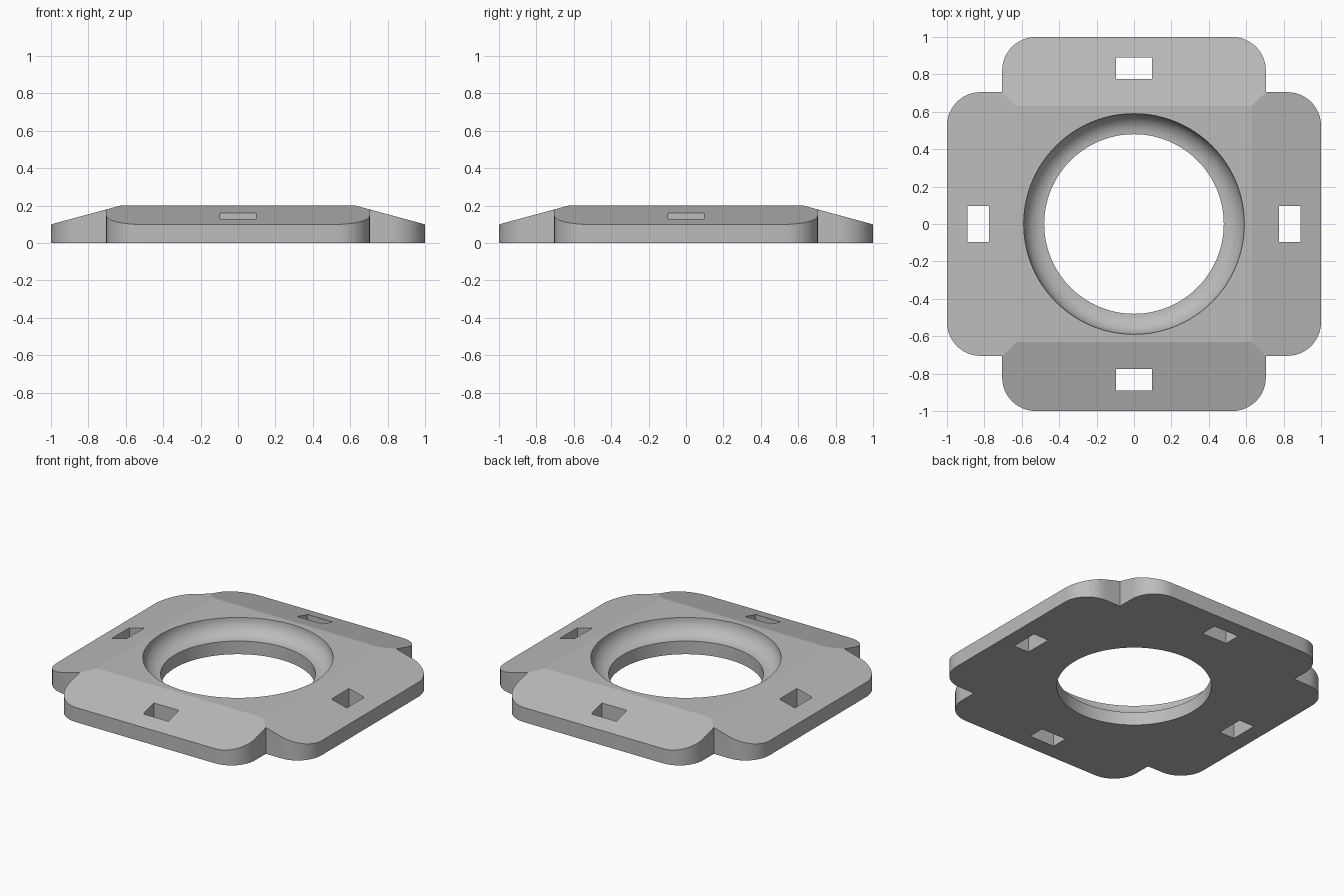
import bpy, bmesh, math
from mathutils import Vector

if "Cube" in bpy.data.objects:
    bpy.data.objects.remove(bpy.data.objects["Cube"])

HALF, ARM, R = 1.0, 0.705, 0.18      # reach, half width and corner radius of the arms
TOP, EDGE, FLAT = 0.2, 0.1, 0.63     # top height, rim height, half width of the flat top
HOLE, GROOVE = 0.48, 0.11            # hole radius and groove radius

grey = bpy.data.materials.new("light_grey")
grey.diffuse_color = (0.5, 0.5, 0.5, 1)
grey.use_nodes = True
grey.node_tree.nodes["Principled BSDF"].inputs["Base Color"].default_value = grey.diffuse_color


def make_object(name, bm):
    bmesh.ops.recalc_face_normals(bm, faces=bm.faces)
    mesh = bpy.data.meshes.new(name)
    bm.to_mesh(mesh)
    bm.free()
    mesh.materials.append(grey)
    obj = bpy.data.objects.new(name, mesh)
    bpy.context.collection.objects.link(obj)
    return obj


# Plate outline: a cross with rounded outer corners, one quarter turned four times
def arc(cx, cy, a0, steps=12):
    return [(cx + R * math.cos(a0 + math.pi / 2 * i / steps),
             cy + R * math.sin(a0 + math.pi / 2 * i / steps)) for i in range(steps + 1)]


quarter = arc(HALF - R, ARM - R, 0) + [(ARM, ARM)] + arc(ARM - R, HALF - R, 0)
outline = []
for k in range(4):
    c, s = round(math.cos(k * math.pi / 2)), round(math.sin(k * math.pi / 2))
    outline += [(c * x - s * y, s * x + c * y) for x, y in quarter]

bm = bmesh.new()
base = bm.faces.new([bm.verts.new((x, y, 0)) for x, y in outline])
wall = bmesh.ops.extrude_face_region(bm, geom=[base])
bmesh.ops.translate(bm, vec=(0, 0, TOP),
                    verts=[g for g in wall["geom"] if isinstance(g, bmesh.types.BMVert)])
bmesh.ops.recalc_face_normals(bm, faces=bm.faces)

# Sloped shoulders on the four sides
for dx, dy in ((1, 0), (0, 1), (-1, 0), (0, -1)):
    rise, run = TOP - EDGE, HALF - FLAT
    cut = bmesh.ops.bisect_plane(
        bm, geom=bm.verts[:] + bm.edges[:] + bm.faces[:], dist=1e-5,
        plane_co=Vector((dx * FLAT, dy * FLAT, TOP)),
        plane_no=Vector((dx * rise, dy * rise, run)).normalized(), clear_outer=True)
    rim = [e for e in bm.edges if e.is_boundary]
    bmesh.ops.contextual_create(bm, geom=rim)
plate = make_object("plate", bm)

# Cutter for the central hole with its rounded groove
profile = [(HOLE, -0.1)]
profile += [(HOLE + GROOVE * math.sin(a), TOP - GROOVE * math.cos(a))
            for a in (math.pi / 2 * i / 10 for i in range(11))]
profile += [(HOLE + GROOVE, TOP + 0.1)]
N = 96
bm = bmesh.new()
rings = [[bm.verts.new((r * math.cos(2 * math.pi * i / N), r * math.sin(2 * math.pi * i / N), z))
          for i in range(N)] for r, z in profile]
for lo, hi in zip(rings, rings[1:]):
    for i in range(N):
        j = (i + 1) % N
        bm.faces.new((lo[i], lo[j], hi[j], hi[i]))
bm.faces.new(rings[0][::-1])
bm.faces.new(rings[-1])
cutters = [make_object("hole_cutter", bm)]

# Cutters for the four slots
for dx, dy in ((1, 0), (0, 1), (-1, 0), (0, -1)):
    bm = bmesh.new()
    bmesh.ops.create_cube(bm, size=1)
    size = (0.115, 0.19, 1) if dx else (0.19, 0.115, 1)
    bmesh.ops.scale(bm, vec=size, verts=bm.verts)
    bmesh.ops.translate(bm, vec=(dx * 0.832, dy * 0.832, 0), verts=bm.verts)
    cutters.append(make_object("slot_cutter", bm))

# Cut the openings, then remove the cutters
for cutter in cutters:
    mod = plate.modifiers.new("opening", 'BOOLEAN')
    mod.operation, mod.solver, mod.object = 'DIFFERENCE', 'EXACT', cutter
bpy.context.view_layer.objects.active = plate
plate.select_set(True)
for mod in list(plate.modifiers):
    bpy.ops.object.modifier_apply(modifier=mod.name)
for cutter in cutters:
    bpy.data.objects.remove(cutter)

# Smooth curved walls, keep the creases crisp
plate.select_set(True)
bpy.ops.object.shade_smooth_by_angle(angle=math.radians(12))
